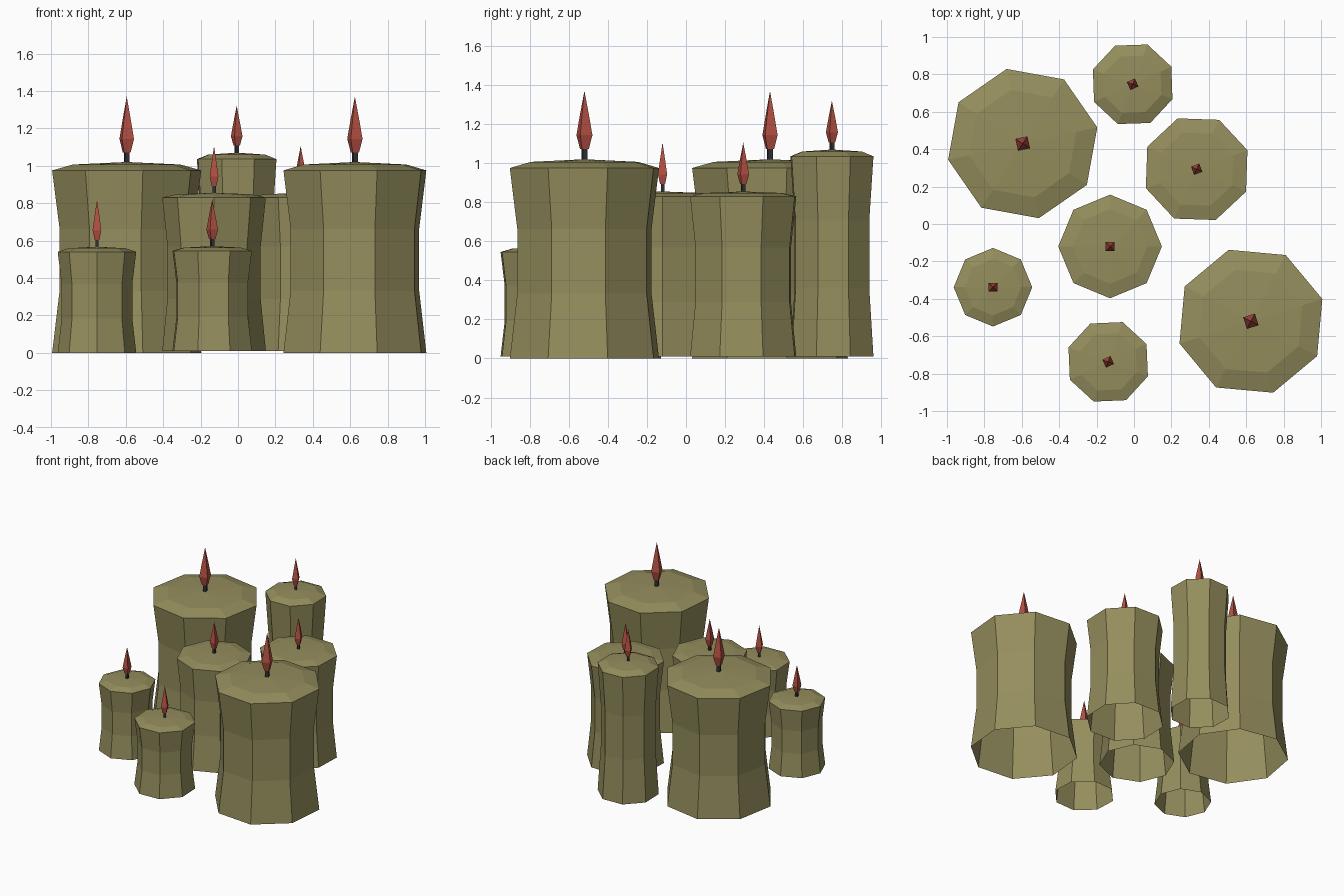
import bpy, bmesh
from math import cos, sin, pi, radians

if "Cube" in bpy.data.objects:
    bpy.data.objects.remove(bpy.data.objects["Cube"])


def material(name, rgb):
    m = bpy.data.materials.new(name)
    m.diffuse_color = (*rgb, 1)
    m.use_nodes = True
    m.node_tree.nodes["Principled BSDF"].inputs["Base Color"].default_value = m.diffuse_color
    return m


WAX = material("wax", (0.30, 0.27, 0.11))
WICK = material("wick_dark", (0.03, 0.03, 0.035))
FLAME = material("flame_red", (0.45, 0.08, 0.055))


def lathe(name, profile, sides, turn, loc, mat, cap_bottom=False):
    """Faceted revolve of (radius, z) points; radius 0 closes to a point."""
    bm = bmesh.new()
    rings = []
    for r, z in profile:
        n = sides if r > 0 else 1
        rings.append([bm.verts.new((r * cos(turn + 2 * pi * i / sides),
                                    r * sin(turn + 2 * pi * i / sides), z))
                      for i in range(n)])
    for a, b in zip(rings, rings[1:]):
        for i in range(sides):
            j = (i + 1) % sides
            if len(b) == 1:
                bm.faces.new((a[i], a[j], b[0]))
            else:
                bm.faces.new((a[i], a[j], b[j], b[i]))
    if cap_bottom:
        bm.faces.new(rings[0][::-1])
    me = bpy.data.meshes.new(name)
    bm.to_mesh(me)
    bm.free()
    me.materials.append(mat)
    ob = bpy.data.objects.new(name, me)
    ob.location = loc
    bpy.context.collection.objects.link(ob)
    return ob


# place, x, y, radius, base z, rim z, top z, turn in degrees, flame scale
candles = [
    ("back_left",   -0.595,  0.43, 0.408, 0.00, 0.975, 1.02, 12.2, 1.4),
    ("front_right",  0.625, -0.52, 0.400, 0.00, 0.975, 1.02, 17.3, 1.4),
    ("center",      -0.128, -0.12, 0.277, 0.01, 0.83, 0.855, 0.0, 1.0),
    ("right",        0.335, 0.293, 0.290, 0.01, 0.83, 0.855, 20.5, 1.0),
    ("back",        -0.007, 0.747, 0.227, 0.01, 1.035, 1.07, 24.5, 1.0),
    ("front_left",  -0.754, -0.338, 0.210, 0.00, 0.54, 0.567, 0.0, 1.0),
    ("front",       -0.138, -0.737, 0.226, 0.01, 0.545, 0.57, 25.0, 1.0),
]

for place, x, y, r, base, rim, top, deg, s in candles:
    turn = radians(deg)
    h = rim - base
    # waisted eight-sided body, open underneath, with a low domed top
    lathe(place + "_candle",
          [(r, base), (0.9 * r, base + 0.34 * h), (0.9 * r, base + 0.68 * h),
           (r, rim), (0.72 * r, rim + 0.7 * (top - rim)), (0, top)],
          8, turn, (x, y, 0), WAX)
    # square wick
    lathe(place + "_wick", [(0.013 * s, -0.01), (0.013 * s, 0.05 * s), (0, 0.055 * s)],
          4, turn + pi / 4, (x, y, top), WICK, True)
    # four-sided flame
    lathe(place + "_flame",
          [(0.018 * s, 0.037 * s), (0.033 * s, 0.088 * s),
           (0.019 * s, 0.16 * s), (0, 0.25 * s)],
          4, turn + pi / 4, (x, y, top), FLAME, True)
